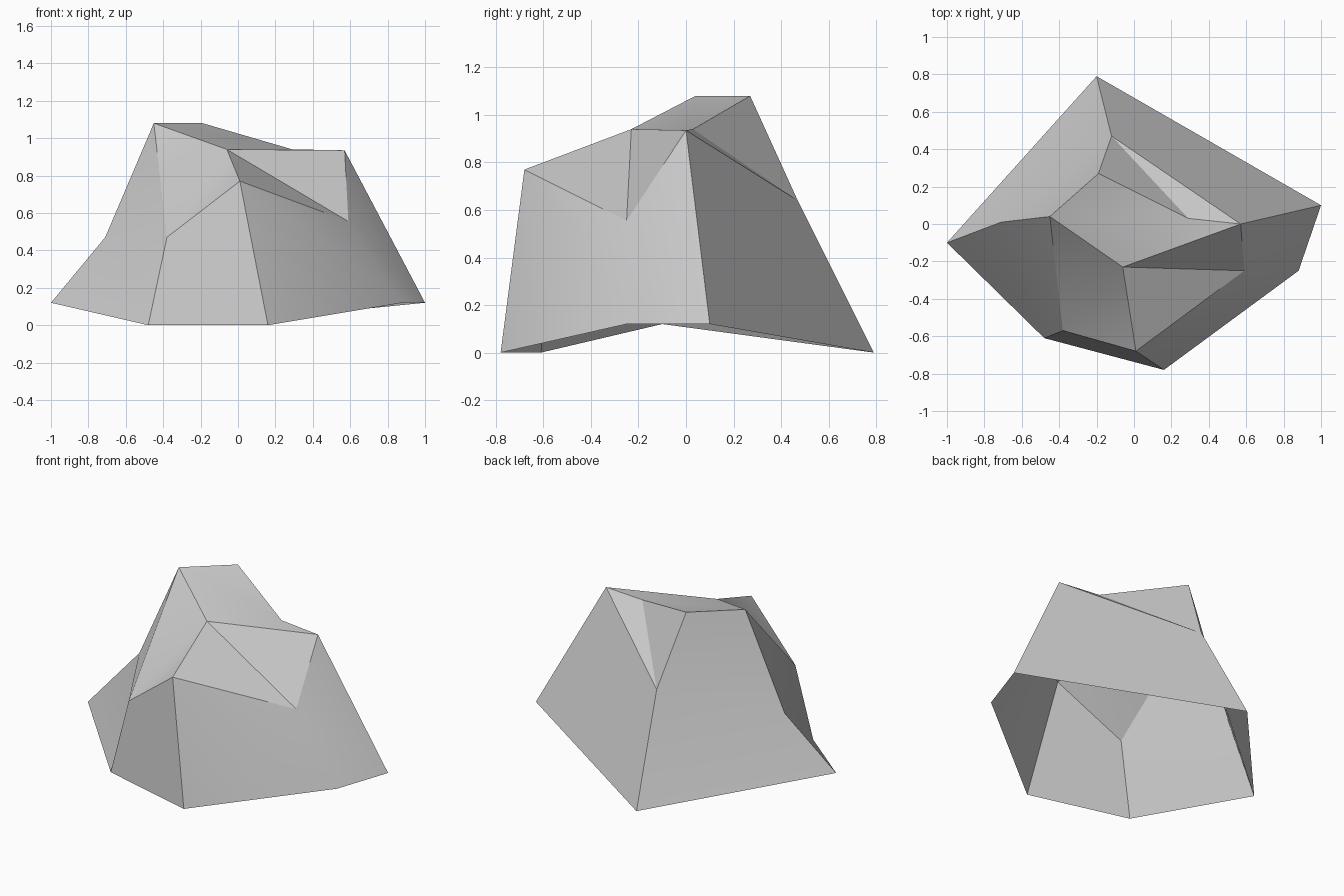
import bpy
import bmesh
import math

cube = bpy.data.objects.get("Cube")
if cube:
    bpy.data.objects.remove(cube, do_unlink=True)

# One plain stone colour
stone = bpy.data.materials.new("grey_stone")
stone.use_nodes = True
colour = (0.6, 0.6, 0.6, 1)
stone.diffuse_color = colour
shader = stone.node_tree.nodes["Principled BSDF"]
shader.inputs["Base Color"].default_value = colour
shader.inputs["Roughness"].default_value = 0.9

# Chiselled corners of the boulder
corners = {
    # ground rim, open underneath
    "rim_right": (-1, -.1, .12),
    "rim_front_right": (-.48, -.61, 0),
    "rim_front": (.16, -.78, 0),
    "rim_front_left": (.88, -.25, .12),
    "rim_left": (1, .1, .12),
    "rim_back": (-.2, .79, 0),
    # shoulders
    "shoulder_right": (-.71, .01, .47),
    "shoulder_front": (-.38, -.57, .47),
    "brow": (.01, -.68, .77),
    "notch": (.59, -.25, .555),
    "shoulder_back": (-.12, .47, .64),
    # crown
    "peak_right": (-.45, .04, 1.08),
    "peak_back": (-.19, .27, 1.08),
    "crown_left": (.29, .03, .94),
    "crown_front": (-.06, -.23, .94),
    "ledge": (.57, 0, .935),
}

# Facets, each listed by its corners
facets = [
    # crown and the chips around it
    "peak_right crown_front crown_left peak_back",
    "peak_right shoulder_front crown_front",
    "crown_front shoulder_front brow",
    "crown_front brow notch",
    "crown_front notch ledge",
    "crown_front ledge crown_left",
    "crown_left shoulder_back peak_back",
    "crown_left ledge shoulder_back",
    # right side
    "peak_right shoulder_right shoulder_front",
    "shoulder_right rim_right rim_front_right shoulder_front",
    # front and left sides
    "shoulder_front rim_front_right rim_front brow",
    "brow rim_front rim_front_left",
    "brow rim_front_left notch",
    "notch rim_front_left rim_left ledge",
    # back sides
    "ledge rim_left rim_back shoulder_back",
    "shoulder_back rim_back rim_right shoulder_right",
    "shoulder_back shoulder_right peak_right peak_back",
]

bm = bmesh.new()
points = {name: bm.verts.new(place) for name, place in corners.items()}
for facet in facets:
    bm.faces.new([points[name] for name in facet.split()])

mesh = bpy.data.meshes.new("boulder")
bm.to_mesh(mesh)
bm.free()
mesh.materials.append(stone)

boulder = bpy.data.objects.new("boulder", mesh)
bpy.context.collection.objects.link(boulder)

# Soften shallow creases, keep the chiselled edges sharp
bpy.ops.object.select_all(action="DESELECT")
boulder.select_set(True)
bpy.context.view_layer.objects.active = boulder
bpy.ops.object.shade_smooth_by_angle(angle=math.radians(30))
